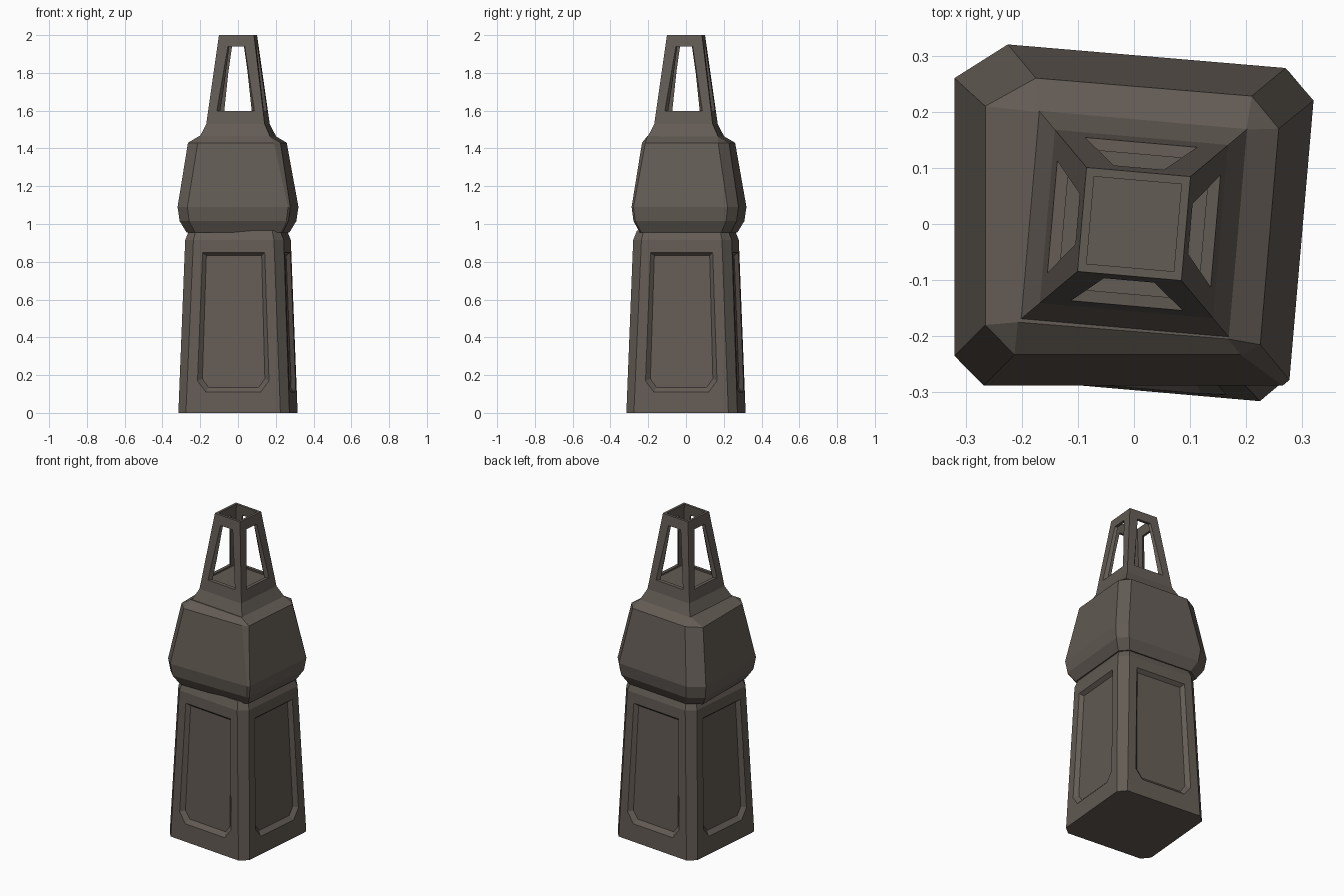
import bpy, bmesh, math
from mathutils import Matrix

if "Cube" in bpy.data.objects:
    bpy.data.objects.remove(bpy.data.objects["Cube"])

TWIST = math.radians(-5)
stone = bpy.data.materials.new("dark stone")
stone.diffuse_color = (0.125, 0.106, 0.09, 1)
stone.use_nodes = True
stone.node_tree.nodes["Principled BSDF"].inputs["Base Color"].default_value = stone.diffuse_color


def loft(bm, rings):
    """Closed skin through rings of equal point count (bottom to top)."""
    vs = [[bm.verts.new(p) for p in r] for r in rings]
    n = len(rings[0])
    for lo, hi in zip(vs, vs[1:]):
        for i in range(n):
            j = (i + 1) % n
            bm.faces.new((lo[i], lo[j], hi[j], hi[i]))
    bm.faces.new(vs[0][::-1])
    bm.faces.new(vs[-1])


def finish(name, bm):
    bmesh.ops.remove_doubles(bm, verts=bm.verts, dist=1e-5)
    bmesh.ops.recalc_face_normals(bm, faces=bm.faces)
    me = bpy.data.meshes.new(name)
    bm.to_mesh(me)
    bm.free()
    me.materials.append(stone)
    ob = bpy.data.objects.new(name, me)
    bpy.context.collection.objects.link(ob)
    return ob


def solid(name, rings, turn=0.0):
    bm = bmesh.new()
    loft(bm, rings)
    bm.transform(Matrix.Rotation(turn, 4, 'Z'))
    return finish(name, bm)


def octagon(a, b, z):
    """Square of half width a, with corners cut back to b."""
    return [(x, y, z) for x, y in ((-b, -a), (b, -a), (a, -b), (a, b),
                                   (b, a), (-b, a), (-a, b), (-a, -b))]


def square(a, z):
    return [(-a, -a, z), (a, -a, z), (a, a, z), (-a, a, z)]


def side_cutters(name, outer, inner, dist, depth):
    """Same tapered cutter on all four sides; outlines are (x, z) lists."""
    bm = bmesh.new()
    for k in range(4):
        part = bmesh.new()
        grow = [(xo + (xo - xi), zo + (zo - zi))
                for (xo, zo), (xi, zi) in zip(outer, inner)]
        rings = [[(x, -dist(z) - depth, z) for x, z in grow],
                 [(x, -dist(z), z) for x, z in outer],
                 [(x, -dist(z) + depth, z) for x, z in inner]]
        loft(part, rings)
        part.transform(Matrix.Rotation(TWIST + k * math.pi / 2, 4, 'Z'))
        tmp = bpy.data.meshes.new("tmp")
        part.to_mesh(tmp)
        part.free()
        bm.from_mesh(tmp)
        bpy.data.meshes.remove(tmp)
    return finish(name, bm)


def carve(ob, cutter):
    m = ob.modifiers.new("cut", 'BOOLEAN')
    m.operation = 'DIFFERENCE'
    m.solver = 'EXACT'
    m.object = cutter
    bpy.context.view_layer.update()
    dg = bpy.context.evaluated_depsgraph_get()
    me = bpy.data.meshes.new_from_object(ob.evaluated_get(dg))
    ob.modifiers.clear()
    ob.data = me
    bpy.data.objects.remove(cutter)


# Tapered pedestal with a recessed panel on each side
pedestal = solid("pedestal", [octagon(.295, .251, 0), octagon(.262, .214, .915),
                              octagon(.243, .203, .965)], TWIST)
panel_out = [(-.145, .11), (.145, .11), (.19, .17), (.165, .85), (-.165, .85), (-.19, .17)]
panel_in = [(-.133, .135), (.133, .135), (.166, .18), (.147, .832), (-.147, .832), (-.166, .18)]
carve(pedestal, side_cutters("panel_cutter", panel_out, panel_in,
                             lambda z: .295 - .033 * z / .915, .022))

# Bulging, slightly uneven middle block
wide = [(-.268, -.288), (.265, -.288), (.277, -.278), (.32, .22),
        (.27, .278), (-.225, .32), (-.32, .26), (-.32, -.235)]
narrow = [(-.213, -.233), (.19, -.233), (.225, -.215), (.258, .17),
          (.21, .228), (-.175, .26), (-.265, .21), (-.265, -.18)]
collar = [(-.207, -.175), (.168, -.205), (.168, -.205), (.2, .168),
          (.2, .168), (-.175, .2), (-.175, .2), (-.207, -.175)]


def ring(pts, z, s=1.0):
    return [(x * s, y * s, z) for x, y in pts]


block = solid("middle_block", [ring(wide, .955, .85), ring(wide, 1.015, .965),
                               ring(wide, 1.09), ring(narrow, 1.43),
                               ring(collar, 1.465)])

# Hollow open spire with a tapered window on each side
spire = solid("spire", [square(.188, 1.46), square(.155, 1.53), square(.093, 2)], TWIST)
carve(spire, solid("hollow_cutter", [square(.126, 1.588), square(.078, 2),
                                     square(.072, 2.05)], TWIST))
win_out = [(-.1, 1.598), (.1, 1.598), (.045, 1.94), (-.045, 1.94)]
win_in = [(-.077, 1.6), (.077, 1.6), (.034, 1.938), (-.034, 1.938)]
carve(spire, side_cutters("window_cutter", win_out, win_in,
                          lambda z: .155 - .132 * (z - 1.53), .03))
